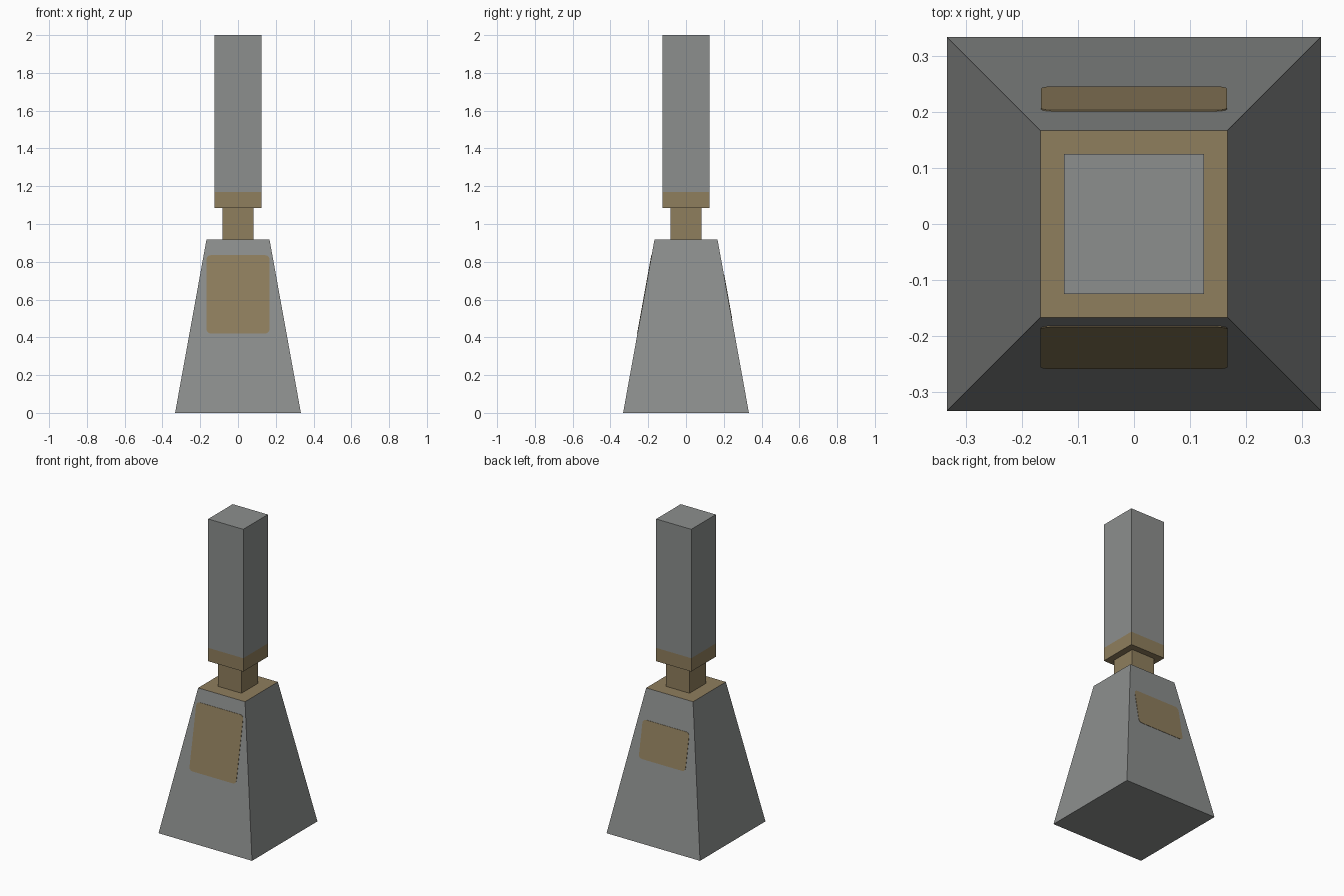
import bpy, bmesh, math

if "Cube" in bpy.data.objects:
    bpy.data.objects.remove(bpy.data.objects["Cube"])


def material(name, rgb):
    m = bpy.data.materials.new(name)
    m.diffuse_color = (*rgb, 1.0)
    m.use_nodes = True
    m.node_tree.nodes["Principled BSDF"].inputs["Base Color"].default_value = m.diffuse_color
    return m


GREY = material("grey metal", (0.265, 0.275, 0.27))
TAN = material("tan rust", (0.275, 0.21, 0.11))

BASE_H, BASE_R, TOP_R = 0.917, 0.333, 0.167


def make_object(name, bm, mats):
    bmesh.ops.recalc_face_normals(bm, faces=bm.faces)
    mesh = bpy.data.meshes.new(name)
    bm.to_mesh(mesh)
    bm.free()
    for m in mats:
        mesh.materials.append(m)
    obj = bpy.data.objects.new(name, mesh)
    bpy.context.collection.objects.link(obj)
    return obj


def square_stack(name, rings, mats, is_tan):
    """Skin square rings given as (half width, height); tan faces chosen by a rule."""
    bm = bmesh.new()
    loops = [[bm.verts.new((sx * r, sy * r, z))
              for sx, sy in ((-1, -1), (1, -1), (1, 1), (-1, 1))] for r, z in rings]
    bm.faces.new(loops[0][::-1])
    bm.faces.new(loops[-1])
    for a, b in zip(loops, loops[1:]):
        for i in range(4):
            j = (i + 1) % 4
            bm.faces.new((a[i], a[j], b[j], b[i]))
    bm.normal_update()
    for f in bm.faces:
        f.material_index = int(is_tan(f))
    return make_object(name, bm, mats)


def rust_patch(name, side, half_w, z0, z1, corner=0.022, thick=0.002):
    """Thin rounded plate lying on the sloped front (-1) or back (1) face."""
    outline = []
    for cx, cz, start in ((half_w - corner, z1 - corner, 0), (corner - half_w, z1 - corner, 90),
                          (corner - half_w, z0 + corner, 180), (half_w - corner, z0 + corner, 270)):
        for k in range(4):
            a = math.radians(start + 30 * k)
            outline.append((cx + corner * math.cos(a), cz + corner * math.sin(a)))
    bm = bmesh.new()
    layers = []
    for lift in (-0.001, thick):
        layers.append([bm.verts.new(
            (x, side * (BASE_R - (BASE_R - TOP_R) * z / BASE_H + lift), z)) for x, z in outline])
    inner, outer = layers
    bm.faces.new(inner[::-1])
    bm.faces.new(outer)
    n = len(outline)
    for i in range(n):
        j = (i + 1) % n
        bm.faces.new((inner[i], inner[j], outer[j], outer[i]))
    return make_object(name, bm, [TAN])


# Tapered base with a tan top
square_stack("tapered_base", [(BASE_R, 0), (TOP_R, BASE_H)], [GREY, TAN],
             lambda f: f.normal.z > 0.9)

# Narrow neck
square_stack("neck", [(0.083, BASE_H), (0.083, 1.084)], [TAN], lambda f: False)

# Square upper post with a tan band and underside
square_stack("upper_post", [(0.125, 1.084), (0.125, 1.17), (0.125, 2.0)], [GREY, TAN],
             lambda f: f.calc_center_median().z < 1.17)

# Rust patches on the sloped faces
rust_patch("front_patch", -1, 0.167, 0.42, 0.835)
rust_patch("back_patch", 1, 0.166, 0.495, 0.73)
